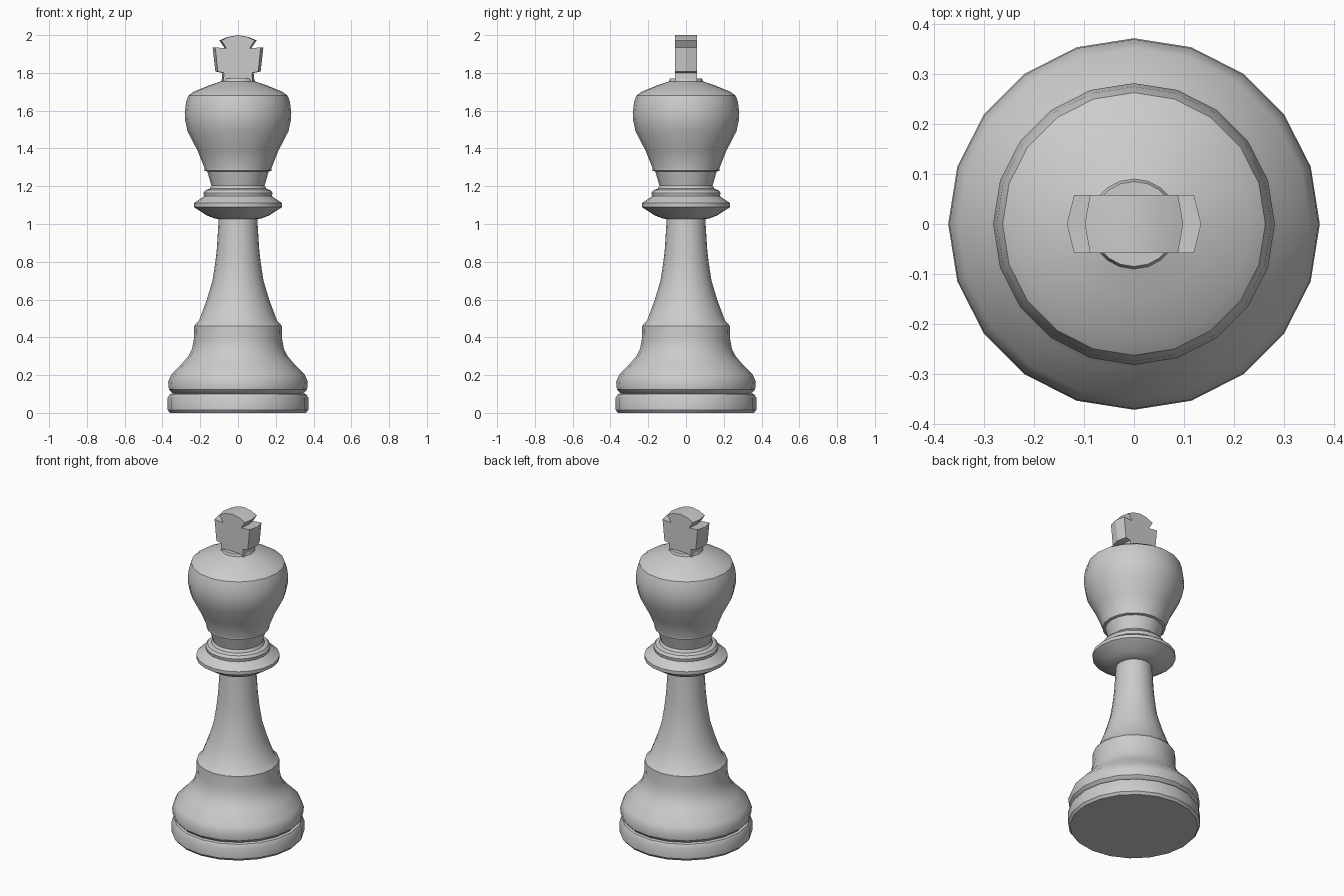
import bpy, bmesh, math

SIDES = 20

cube = bpy.data.objects.get("Cube")
if cube:
    bpy.data.objects.remove(cube, do_unlink=True)

grey = bpy.data.materials.new("light grey")
grey.use_nodes = True
colour = (0.6, 0.6, 0.6, 1)
grey.diffuse_color = colour
grey.node_tree.nodes["Principled BSDF"].inputs["Base Color"].default_value = colour


def finish(name, bm, angle):
    bmesh.ops.recalc_face_normals(bm, faces=bm.faces)
    mesh = bpy.data.meshes.new(name)
    bm.to_mesh(mesh)
    bm.free()
    mesh.materials.append(grey)
    obj = bpy.data.objects.new(name, mesh)
    bpy.context.collection.objects.link(obj)
    bpy.ops.object.select_all(action="DESELECT")
    obj.select_set(True)
    bpy.context.view_layer.objects.active = obj
    bpy.ops.object.shade_smooth_by_angle(angle=math.radians(angle))
    return obj


def loft(bm, rings, closed_caps=True):
    """Bridge successive rings of points and cap both ends."""
    loops = [[bm.verts.new(p) for p in ring] for ring in rings]
    n = len(loops[0])
    for a, b in zip(loops, loops[1:]):
        for i in range(n):
            j = (i + 1) % n
            bm.faces.new((a[i], a[j], b[j], b[i]))
    bm.faces.new(loops[0][::-1])
    bm.faces.new(loops[-1])


def turned(name, profile):
    """Lathe a (radius, height) profile."""
    bm = bmesh.new()
    steps = [2 * math.pi * i / SIDES for i in range(SIDES)]
    loft(bm, [[(r * math.cos(a), r * math.sin(a), z) for a in steps]
              for r, z in profile])
    return finish(name, bm, 35)


# Foot disc and the swelling base above the groove
turned("foot_disc", [(.36, 0), (.372, .015), (.372, .08), (.36, .1), (.335, .105)])
turned("base", [(.335, .1), (.35, .107), (.366, .125), (.37, .165), (.352, .205),
                (.29, .268), (.262, .302), (.243, .34), (.234, .39), (.232, .46)])

# Slender shaft
turned("shaft", [(.232, .46), (.222, .473), (.207, .487), (.165, .6), (.135, .7),
                 (.121, .79), (.112, .87), (.102, 1.03)])

# Collar with stepped rings
turned("collar", [(.1, 1.025), (.125, 1.03), (.165, 1.045), (.234, 1.09), (.234, 1.11),
                  (.18, 1.147), (.183, 1.165), (.172, 1.18), (.15, 1.187), (.14, 1.205)])

# Neck and bulbous head
turned("neck", [(.14, 1.2), (.163, 1.28)])
turned("head", [(.163, 1.278), (.177, 1.282), (.177, 1.295), (.215, 1.39), (.267, 1.49),
                (.28, 1.55), (.282, 1.59), (.275, 1.645), (.263, 1.68), (.235, 1.7),
                (.15, 1.735), (.09, 1.755), (.085, 1.77)])

# Cross finial: half outline mirrored, with ridged ends at mid thickness
half = [(.078, 1.74), (.074, 1.8), (.107, 1.807), (.12, 1.935), (.062, 1.93),
        (.088, 1.972), (.05, 1.99)]
outline = half + [(0, 2.0)] + [(-x, z) for x, z in reversed(half)]
bm = bmesh.new()
loft(bm, [[(x * k, y, z) for x, z in outline]
          for y, k in ((-.058, 1), (0, 1.12), (.058, 1))])
finish("cross", bm, 25)
